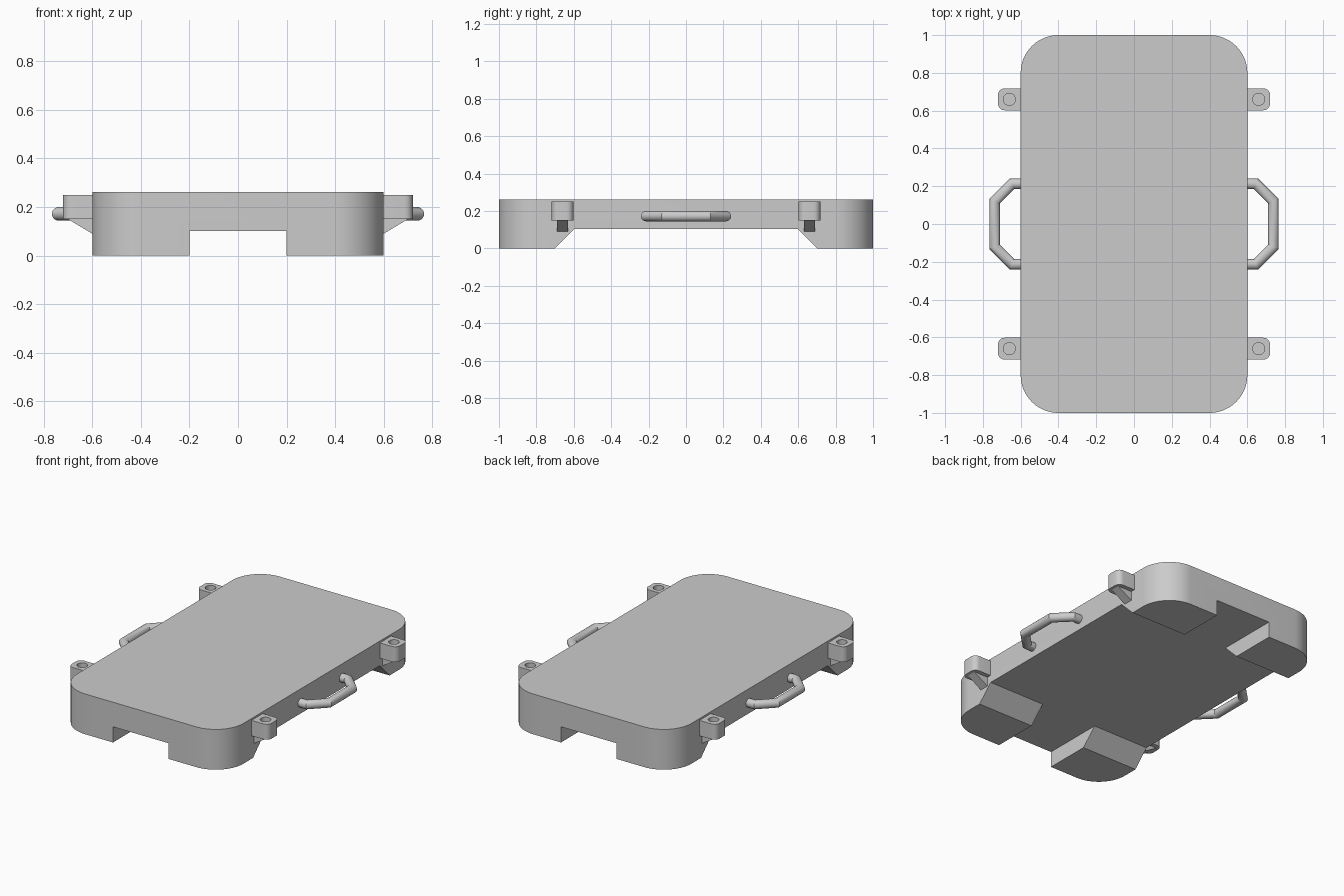
import bpy, bmesh
from math import sin, cos, pi, radians
from mathutils import Vector

if "Cube" in bpy.data.objects:
    bpy.data.objects.remove(bpy.data.objects["Cube"])


def finish(name, bm):
    bmesh.ops.recalc_face_normals(bm, faces=bm.faces[:])
    me = bpy.data.meshes.new(name)
    bm.to_mesh(me)
    bm.free()
    ob = bpy.data.objects.new(name, me)
    bpy.context.collection.objects.link(ob)
    return ob


def prism(name, points, extrude):
    bm = bmesh.new()
    face = bm.faces.new([bm.verts.new(p) for p in points])
    new = bmesh.ops.extrude_face_region(bm, geom=[face])["geom"]
    bmesh.ops.translate(bm, vec=extrude,
                        verts=[v for v in new if isinstance(v, bmesh.types.BMVert)])
    return finish(name, bm)


def arc(cx, cy, r, a0, a1, n, z):
    return [(cx + r * cos(radians(a0 + (a1 - a0) * i / n)),
             cy + r * sin(radians(a0 + (a1 - a0) * i / n)), z) for i in range(n + 1)]


def activate(ob):
    bpy.ops.object.select_all(action='DESELECT')
    ob.select_set(True)
    bpy.context.view_layer.objects.active = ob


def cut(ob, cutter):
    mod = ob.modifiers.new("cut", 'BOOLEAN')
    mod.operation, mod.solver, mod.object = 'DIFFERENCE', 'EXACT', cutter
    activate(ob)
    bpy.ops.object.modifier_apply(modifier=mod.name)
    bpy.data.objects.remove(cutter)


def smooth_and_mirror(ob, x=False, y=False):
    activate(ob)
    bpy.ops.object.shade_smooth_by_angle(angle=radians(30))
    if x or y:
        mod = ob.modifiers.new("mirror", 'MIRROR')
        mod.use_axis = (x, y, False)
        mod.use_mirror_merge = False


# Rounded slab with crossing channels that leave four corner feet
outline = []
for k, (sx, sy) in enumerate([(1, 1), (-1, 1), (-1, -1), (1, -1)]):
    outline += arc(sx * 0.4, sy * 0.8, 0.2, 90 * k, 90 * k + 90, 16, 0)
body = prism("body", outline, (0, 0, 0.262))
cut(body, prism("long_channel", [(-0.2, -1.2, -0.1), (0.2, -1.2, -0.1),
                                 (0.2, -1.2, 0.102), (-0.2, -1.2, 0.102)], (0, 2.4, 0)))
cut(body, prism("cross_channel", [(-1, -0.802, -0.1), (-1, 0.802, -0.1),
                                  (-1, 0.6, 0.102), (-1, -0.6, 0.102)], (2, 0, 0)))
smooth_and_mirror(body)

# Side lugs with a blind round socket
lug = prism("lug", [(0.59, 0.602, 0.15)] + arc(0.685, 0.637, 0.035, -90, 0, 6, 0.15)
            + arc(0.685, 0.683, 0.035, 0, 90, 6, 0.15) + [(0.59, 0.718, 0.15)], (0, 0, 0.1))
cut(lug, prism("socket", arc(0.66, 0.66, 0.032, 0, 345, 23, 0.22), (0, 0, 0.1)))
smooth_and_mirror(lug, x=True, y=True)

# Gussets under the lugs
gusset = prism("lug_gusset", [(0.59, 0.63, 0.15), (0.59, 0.63, 0.084),
                              (0.60, 0.63, 0.09), (0.70, 0.63, 0.15)], (0, 0.06, 0))
smooth_and_mirror(gusset, x=True, y=True)

# Side handles: round bar with mitred bends
R, SIDES = 0.028, 20
path = [Vector(p) for p in [(0.59, -0.213), (0.645, -0.213), (0.738, -0.12),
                            (0.738, 0.12), (0.645, 0.213), (0.59, 0.213)]]
bm = bmesh.new()
rings = []
for i, p in enumerate(path):
    d0 = (p - path[max(i - 1, 0)]).normalized() if i else (path[1] - p).normalized()
    d1 = (path[i + 1] - p).normalized() if i < len(path) - 1 else d0
    t = (d0 + d1).normalized()
    side = Vector((t.y, -t.x)) / t.dot(d0)
    rings.append([bm.verts.new((p.x + side.x * R * cos(a), p.y + side.y * R * cos(a),
                                0.172 + R * sin(a)))
                  for a in (2 * pi * j / SIDES for j in range(SIDES))])
for a, b in zip(rings, rings[1:]):
    for j in range(SIDES):
        k = (j + 1) % SIDES
        bm.faces.new((a[j], a[k], b[k], b[j]))
bm.faces.new(rings[0])
bm.faces.new(rings[-1])
smooth_and_mirror(finish("handle", bm), x=True)
